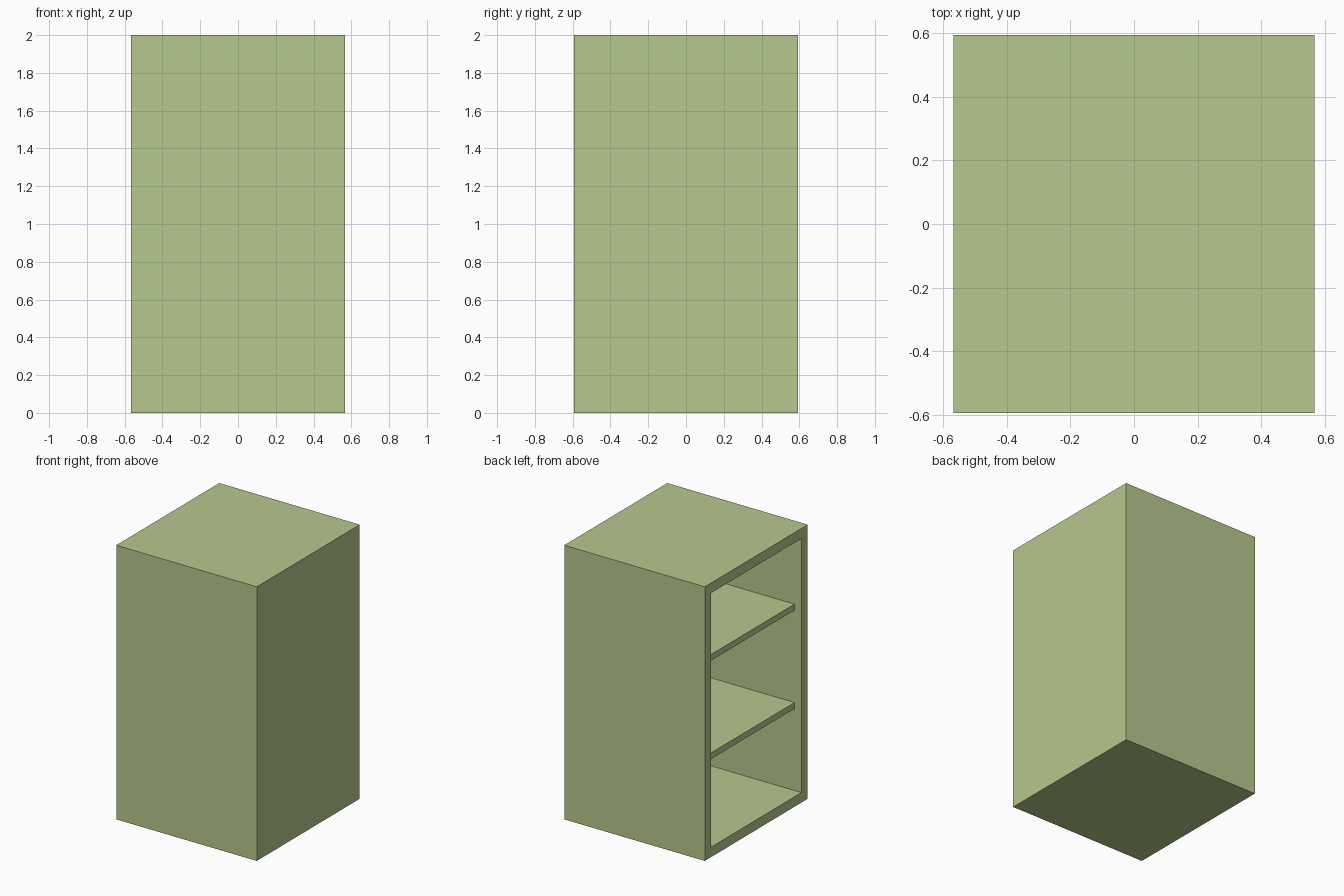
import bpy, bmesh
from mathutils import Vector

if "Cube" in bpy.data.objects:
    bpy.data.objects.remove(bpy.data.objects["Cube"])

W, D, H = 1.134, 1.187, 2.0   # x, y, z size
T = 0.073                     # wall thickness
RECESS = 0.056                # shelf edge set back from the opening
SHELF_T = 0.045

mat = bpy.data.materials.new("green_paint")
mat.diffuse_color = (0.47, 0.58, 0.27, 1)
mat.use_nodes = True
mat.node_tree.nodes["Principled BSDF"].inputs["Base Color"].default_value = mat.diffuse_color


def box(name, lo, hi, edit=None):
    """Axis-aligned box between two corners, with an optional bmesh edit."""
    lo, hi = Vector(lo), Vector(hi)
    bm = bmesh.new()
    bmesh.ops.create_cube(bm, size=1)
    bmesh.ops.scale(bm, vec=hi - lo, verts=bm.verts)
    bmesh.ops.translate(bm, vec=(lo + hi) / 2, verts=bm.verts)
    if edit:
        edit(bm)
    mesh = bpy.data.meshes.new(name)
    bm.to_mesh(mesh)
    bm.free()
    mesh.materials.append(mat)
    obj = bpy.data.objects.new(name, mesh)
    bpy.context.collection.objects.link(obj)
    return obj


def hollow(bm):
    """Inset the open (-x) side and push it in to the back wall."""
    bm.normal_update()
    face = min(bm.faces, key=lambda f: f.calc_center_median().x)
    bmesh.ops.inset_individual(bm, faces=[face], thickness=T, use_even_offset=True)
    inner = bmesh.ops.extrude_discrete_faces(bm, faces=[face])["faces"][0]
    bmesh.ops.translate(bm, vec=(W - T, 0, 0), verts=inner.verts)


# Cabinet shell, open on the -x side
box("cabinet_shell", (-W / 2, -D / 2, 0), (W / 2, D / 2, H), hollow)

# Two shelves, given by the height of their top face
for name, top in (("lower_shelf", 0.715), ("upper_shelf", 1.433)):
    box(name, (-W / 2 + RECESS, -D / 2 + T, top - SHELF_T),
        (W / 2 - T, D / 2 - T, top))
